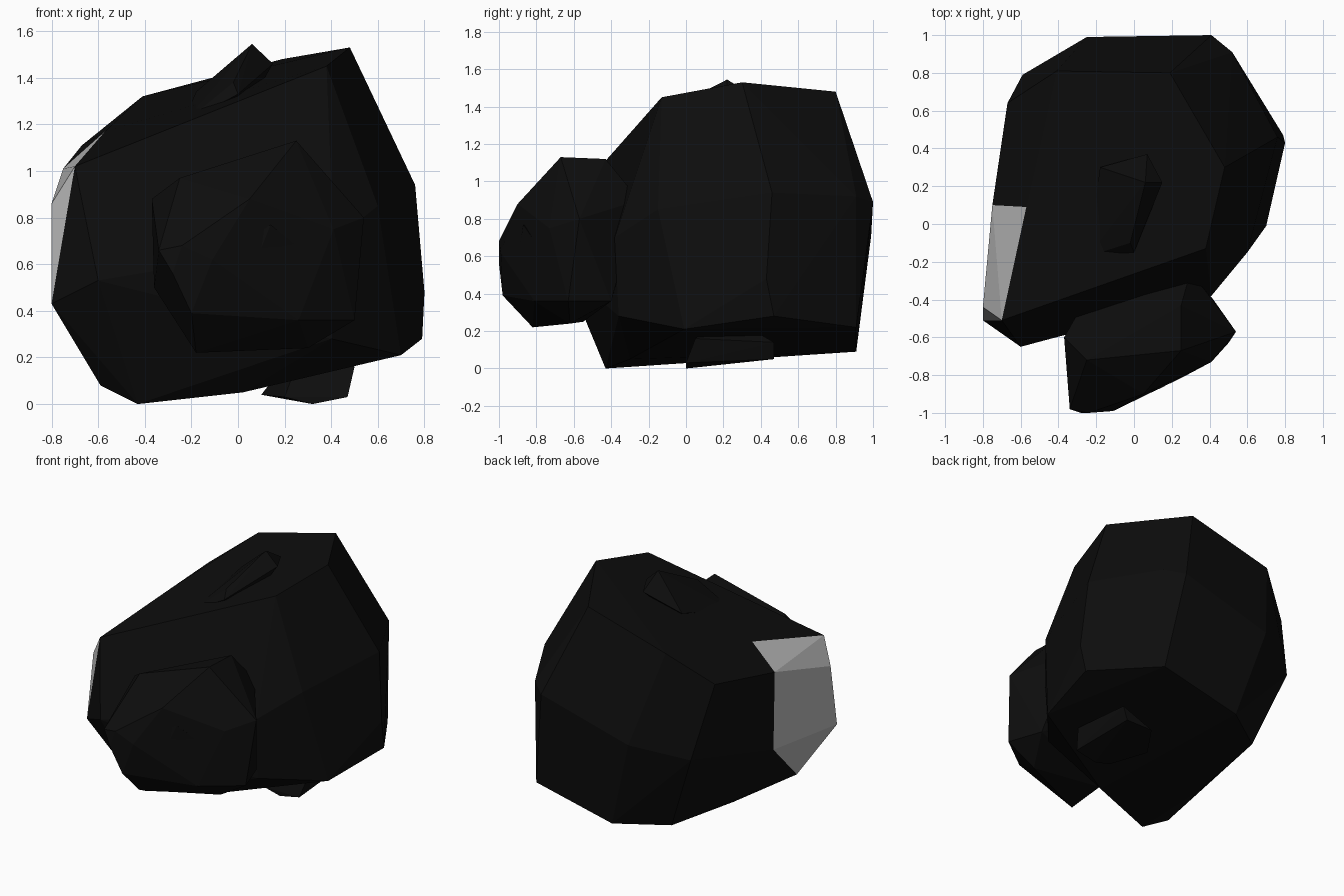
import bpy, bmesh
from mathutils import Vector

coal = bpy.data.materials.new("dark_stone")
coal.diffuse_color = (0.004, 0.004, 0.004, 1)
grey = bpy.data.materials.new("grey_stone")
grey.diffuse_color = (0.5, 0.5, 0.5, 1)


def chunk(name, corners, grey_corners=()):
    """Faceted stone: convex hull of its corner points."""
    bm = bmesh.new()
    for p in corners:
        bm.verts.new(p)
    res = bmesh.ops.convex_hull(bm, input=bm.verts)
    loose = [v for v in bm.verts if not v.link_faces]
    bmesh.ops.delete(bm, geom=loose, context='VERTS')
    bmesh.ops.recalc_face_normals(bm, faces=bm.faces)
    chip = [Vector(p) for p in grey_corners]
    for f in bm.faces:
        if chip and all(min((v.co - p).length for p in chip) < 0.001 for v in f.verts):
            f.material_index = 1
    bmesh.ops.dissolve_limit(bm, angle_limit=0.06, verts=bm.verts, edges=bm.edges,
                             delimit={'MATERIAL'})
    me = bpy.data.meshes.new(name)
    bm.to_mesh(me)
    bm.free()
    me.materials.append(coal)
    me.materials.append(grey)
    ob = bpy.data.objects.new(name, me)
    bpy.context.collection.objects.link(ob)
    return ob


# grey broken side of the boulder
chip = [(-.57, .09, 1.17), (-.70, -.51, 1.02), (-.80, -.44, .86), (-.80, -.51, .43),
        (-.59, -.37, .08), (-.45, .12, .04), (-.74, .10, .47), (-.75, .10, 1.01)]

# main boulder
boulder = [
    (.38, -.13, 1.45), (.48, .30, 1.53), (.19, .80, 1.48), (-.41, .81, 1.32),   # top
    (-.67, .64, 1.11), (-.59, .79, .62),                                       # back left
    (-.25, .99, .71), (.41, 1.0, .89), (.52, .91, .92), (.51, .91, .22),        # back
    (-.07, .91, .09), (-.38, .70, .08),                                        # back foot
    (.76, .46, .94), (.80, .43, .48), (.75, .54, .46), (.79, .47, .28),         # right
    (.70, -.01, .21), (.60, -.15, .85), (.41, -.38, .70), (.40, -.36, .28),     # front right
    (-.60, -.65, .53), (-.43, -.43, 0), (.02, -.30, .05),                      # front
]
chunk("boulder", boulder + chip, chip)

# smaller stone growing from the front
lump = [
    (.25, -.67, 1.13), (.25, -.43, 1.12), (-.25, -.72, .97), (-.37, -.60, .88),
    (.54, -.57, .80), (.50, -.63, .36), (.42, -.43, .80), (.42, -.40, .36),
    (-.34, -.98, .66), (-.36, -.70, .50), (-.28, -1.0, .56), (-.24, -1.0, .68),
    (-.11, -.99, .62), (-.20, -.98, .39), (.26, -.81, .36), (.41, -.73, .75),
    (.05, -.90, .88), (-.18, -.82, .22), (.30, -.62, .24), (-.18, -.55, .25),
    (.30, -.25, .90), (-.20, -.30, .70),
]
chunk("front_stone", lump)

# small chips on the surface
chunk("front_chip", [(.04, -.89, .70), (.14, -.87, .77), (.25, -.81, .68), (.20, -.83, .56),
                     (.06, -.90, .57), (.12, -.70, .65)])
chunk("top_chip", [(-.24, -.17, 1.20), (0, -.15, 1.33), (.15, .22, 1.46), (.06, .22, 1.545),
                   (.07, .37, 1.45), (-.02, -.10, 1.38), (-.18, .30, 1.34), (0, .10, 1.2)])
chunk("bottom_chip", [(.32, 0, 0), (.47, 0, .03), (.50, .05, .16), (.48, .47, .14),
                      (.45, .47, .05), (.25, .47, .05), (.10, .25, .04), (.20, 0, .03),
                      (.30, .2, .3)])
